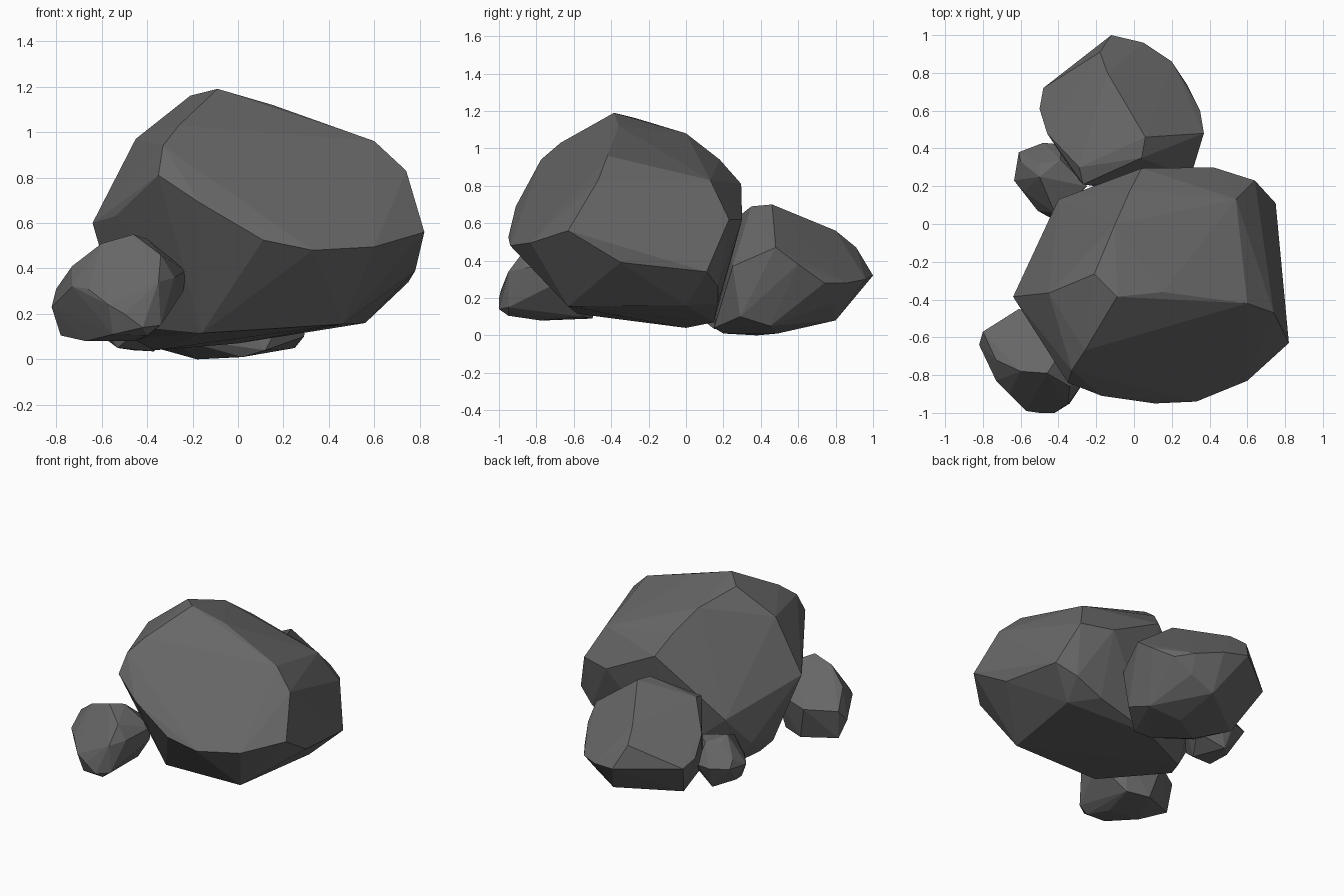
import bpy, bmesh

# Dark grey stone
stone = bpy.data.materials.new("dark_stone")
stone.diffuse_color = (.135, .135, .135, 1)


def rock(name, corners):
    """Faceted boulder: the convex hull of its corner points."""
    bm = bmesh.new()
    for c in corners:
        bm.verts.new(c)
    res = bmesh.ops.convex_hull(bm, input=bm.verts[:])
    loose = {v for v in res["geom_interior"] + res["geom_unused"]
             if isinstance(v, bmesh.types.BMVert)}
    bmesh.ops.delete(bm, geom=list(loose), context='VERTS')
    bmesh.ops.recalc_face_normals(bm, faces=bm.faces[:])
    mesh = bpy.data.meshes.new(name)
    bm.to_mesh(mesh)
    bm.free()
    mesh.materials.append(stone)
    obj = bpy.data.objects.new(name, mesh)
    bpy.context.collection.objects.link(obj)
    return obj


# Large central boulder
rock("main_boulder", [
    # crown
    (-.09, -.385, 1.19), (-.21, -.265, 1.16), (.15, -.36, 1.12),
    (-.10, 0, 1.08), (-.26, -.67, 1.03), (-.45, -.365, .97),
    (.60, -.42, .96), (-.33, -.775, .94), (-.02, .18, .94),
    # girdle
    (.74, -.47, .83), (.54, .13, .83), (.04, .295, .81), (-.35, -.84, .81),
    (-.17, -.91, .69), (-.20, .20, .58), (-.54, -.54, .63), (.42, .30, .62),
    (.64, .23, .62), (-.64, -.385, .60), (.82, -.63, .56), (.11, -.95, .525),
    (.60, -.83, .495), (.33, -.94, .48), (-.40, .13, .41),
    # underside
    (.78, -.35, .39), (.75, .11, .34), (.62, .17, .26), (.42, .17, .17),
    (.56, 0, .16), (.46, -.63, .155), (-.16, -.58, .115),
    (-.48, -.05, .20), (-.51, -.25, .15), (-.46, -.17, .09),
    (0, .15, .07), (-.37, 0, .04),
])

# Medium rock at the back
rock("back_rock", [
    (.06, .46, .70), (.04, .35, .69), (-.29, .30, .61), (-.14, .80, .56),
    (-.18, .91, .47), (.37, .48, .47), (-.46, .48, .46), (-.27, .21, .58),
    (.30, .25, .37), (.35, .60, .38), (-.50, .61, .35), (-.48, .72, .31),
    (-.12, 1.0, .32), (.05, .96, .30), (.20, .86, .28), (.28, .74, .28),
    (.29, .29, .10), (.01, .80, .08), (.17, .78, .17), (.12, .15, .04),
    (.25, .45, .05), (-.36, .54, .05), (.02, .49, .01), (-.18, .38, 0),
    (.02, .20, .01), (-.30, .24, .10),
])

# Smaller rock at the front left
rock("front_rock", [
    (-.46, -.79, .55), (-.40, -.70, .53), (-.60, -.78, .51), (-.34, -.86, .46),
    (-.73, -.72, .41), (-.23, -.65, .39), (-.28, -.86, .36), (-.35, -.50, .36),
    (-.80, -.57, .31), (-.61, -.45, .32), (-.73, -.83, .32), (-.66, -.90, .31),
    (-.24, -.65, .30), (-.82, -.64, .23), (-.57, -.99, .24), (-.50, -1.0, .20),
    (-.42, -1.0, .14), (-.34, -.95, .15), (-.78, -.60, .105), (-.55, -.95, .11),
    (-.40, -.95, .105), (-.67, -.75, .08), (-.45, -.78, .08), (-.55, -.50, .09),
    (-.40, -.55, .10), (-.35, -.95, .34),
])

# Little stone tucked in at the back left
rock("small_stone", [
    (-.50, .25, .38), (-.50, .32, .34), (-.39, .34, .33), (-.42, .06, .29),
    (-.60, .33, .26), (-.25, .20, .30), (-.61, .38, .21), (-.48, .43, .20),
    (-.38, .42, .20), (-.635, .23, .20), (-.58, .17, .22), (-.51, .07, .18),
    (-.42, .02, .14), (-.28, .30, .12), (-.57, .25, .08), (-.53, .13, .05),
    (-.46, .36, .04), (-.37, .15, .035),
])
